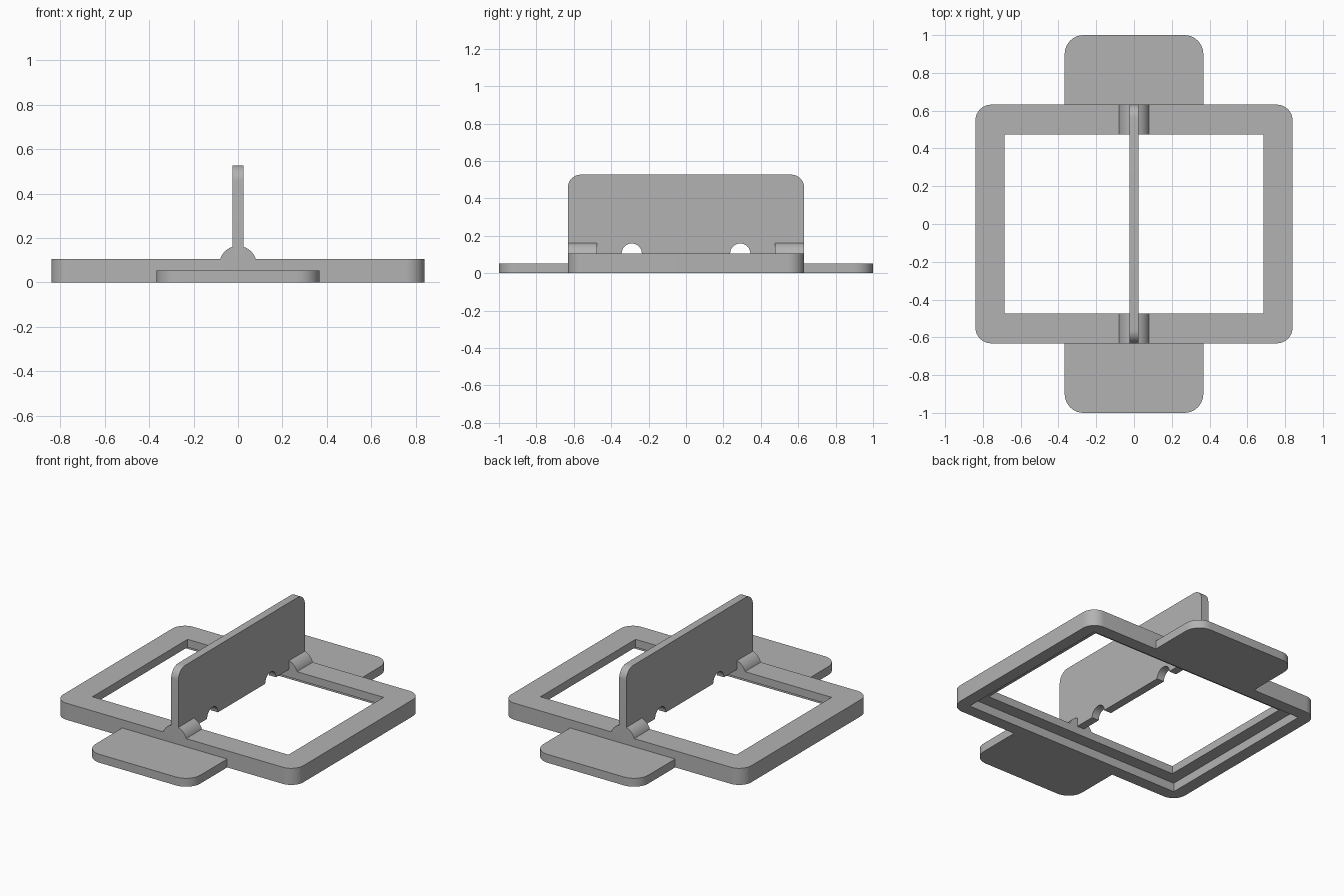
import bpy
import bmesh
from math import cos, sin, pi, radians, atan2, sqrt
from mathutils import Vector

cube = bpy.data.objects.get("Cube")
if cube:
    bpy.data.objects.remove(cube, do_unlink=True)

GREY = (0.45, 0.45, 0.45, 1)
material = bpy.data.materials.new("plain grey")
material.use_nodes = True
material.diffuse_color = GREY
material.node_tree.nodes["Principled BSDF"].inputs["Base Color"].default_value = GREY

# Main sizes
OUT_X, OUT_Y = 0.84, 0.632      # frame outside
IN_X, IN_Y = 0.685, 0.475       # opening
WALL = 0.078                    # rim beside the underside recess
TOP, LEDGE, TAB_H = 0.105, 0.055, 0.053
PLATE_X, PLATE_TOP = 0.025, 0.527


def arc(cx, cy, r, start, end, steps=10):
    """Points on an arc, angles in degrees."""
    angles = [radians(start + (end - start) * i / steps) for i in range(steps + 1)]
    return [(cx + r * cos(a), cy + r * sin(a)) for a in angles]


def rounded_rect(x, y, r):
    """Anticlockwise rounded rectangle centred on the origin."""
    pts = []
    for i, (sx, sy) in enumerate([(1, 1), (-1, 1), (-1, -1), (1, -1)]):
        pts += arc(sx * (x - r), sy * (y - r), r, i * 90, i * 90 + 90)
    return pts


def rect(x, y):
    return [(x, y), (-x, y), (-x, -y), (x, -y)]


def prism(name, outline, lo, hi, place):
    """Extrude a 2D outline from lo to hi; place maps (a, b, depth) to 3D."""
    bm = bmesh.new()
    low = [bm.verts.new(place(a, b, lo)) for a, b in outline]
    face = bm.faces.new(low)
    grown = bmesh.ops.extrude_face_region(bm, geom=[face])
    shift = Vector(place(0, 0, hi)) - Vector(place(0, 0, lo))
    moved = [g for g in grown["geom"] if isinstance(g, bmesh.types.BMVert)]
    bmesh.ops.translate(bm, verts=moved, vec=shift)
    bmesh.ops.recalc_face_normals(bm, faces=bm.faces)
    mesh = bpy.data.meshes.new(name)
    bm.to_mesh(mesh)
    bm.free()
    mesh.materials.append(material)
    obj = bpy.data.objects.new(name, mesh)
    bpy.context.collection.objects.link(obj)
    return obj


def activate(obj):
    bpy.ops.object.select_all(action="DESELECT")
    obj.select_set(True)
    bpy.context.view_layer.objects.active = obj


def cut(obj, cutter):
    cutter.hide_render = True
    activate(obj)
    mod = obj.modifiers.new("cut", "BOOLEAN")
    mod.operation = "DIFFERENCE"
    mod.solver = "EXACT"
    mod.object = cutter
    bpy.ops.object.modifier_apply(modifier=mod.name)
    bpy.data.objects.remove(cutter, do_unlink=True)


def flat(a, b, d):
    return (a, b, d)


def along_x(a, b, d):
    return (d, a, b)


def along_y(a, b, d):
    return (a, d, b)


# Frame with a through opening and a wider recess underneath
frame = prism("frame", rounded_rect(OUT_X, OUT_Y, 0.085), 0, TOP, flat)
cut(frame, prism("opening_cutter", rect(IN_X, IN_Y), -0.1, 0.2, flat))
cut(frame, prism("recess_cutter", rect(OUT_X - WALL, OUT_Y - WALL), -0.1, LEDGE, flat))
parts = [frame]

# Upright plate with rounded top corners and two half-round notches
r = 0.07
profile = arc(OUT_Y - r, PLATE_TOP - r, r, 0, 90)
profile += arc(r - OUT_Y, PLATE_TOP - r, r, 90, 180)
profile.append((-OUT_Y, TOP))
for y in (-0.29, 0.29):
    profile += arc(y, TOP, 0.054, 180, 0, 16)
profile.append((OUT_Y, TOP))
parts.append(prism("upright_plate", profile, -PLATE_X, PLATE_X, along_x))

# Rounded shoulders that brace the plate at each end
centre, radius = 0.08, 0.084
rise = TOP - centre
low = atan2(rise, sqrt(radius ** 2 - rise ** 2)) * 180 / pi
high = atan2(sqrt(radius ** 2 - PLATE_X ** 2), PLATE_X) * 180 / pi
curve = arc(0, centre, radius, low, high)
shoulder = [(PLATE_X, TOP)] + curve

for end, side in (("front", -1), ("back", 1)):
    for hand, sx in (("left", 1), ("right", -1)):
        outline = [(sx * a, b) for a, b in shoulder]
        parts.append(prism(f"{end}_{hand}_shoulder", outline,
                           side * IN_Y, side * OUT_Y, along_y))
    # Mounting tab, rounded at its outer corners
    tr, tx = 0.1, 0.367
    tab = [(tx, OUT_Y)] + arc(tx - tr, 1 - tr, tr, 0, 90)
    tab += arc(tr - tx, 1 - tr, tr, 90, 180) + [(-tx, OUT_Y)]
    parts.append(prism(f"{end}_tab", [(a, side * b) for a, b in tab], 0, TAB_H, flat))

for obj in parts:
    activate(obj)
    bpy.ops.object.shade_smooth_by_angle(angle=radians(30))
